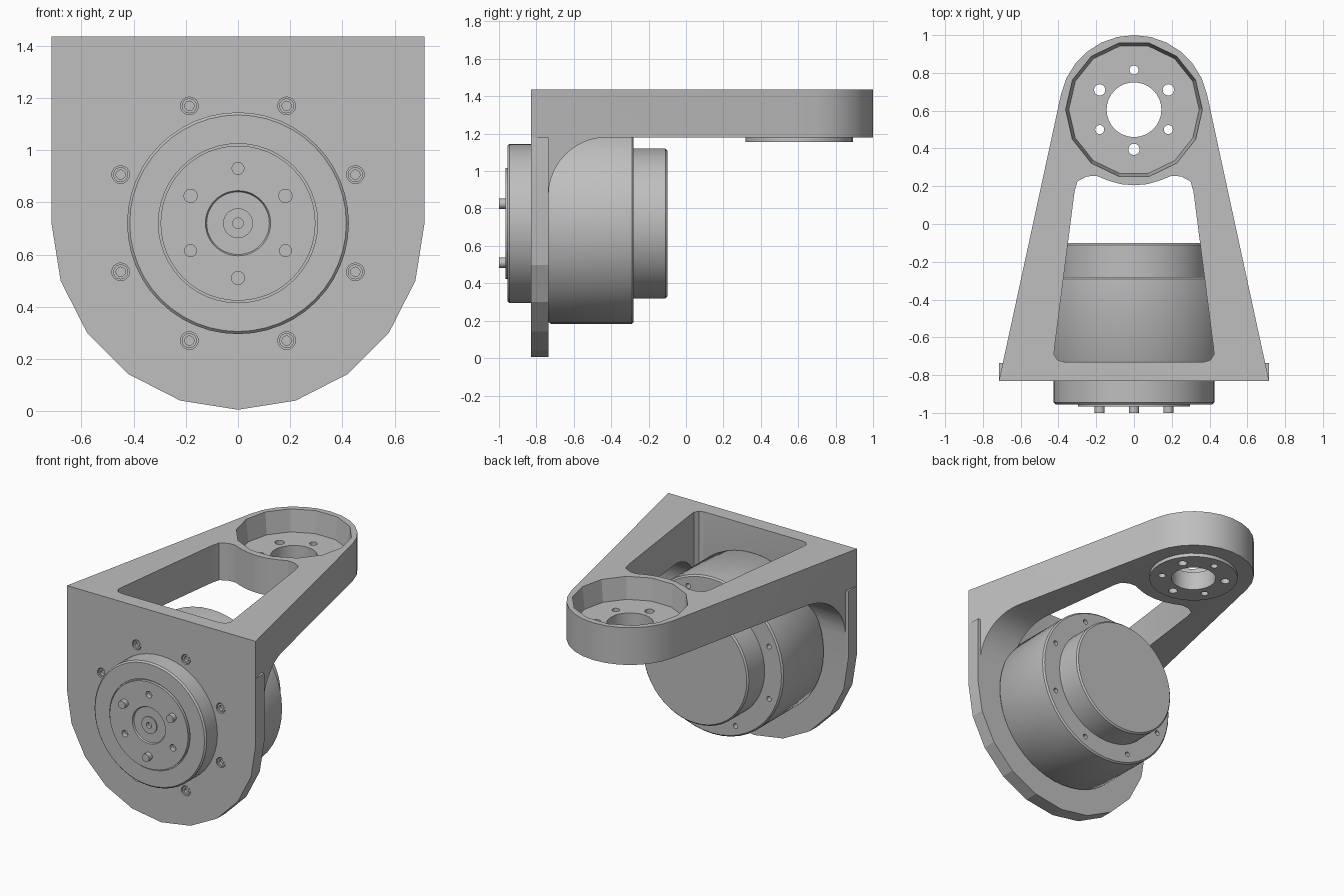
import bpy, bmesh, math
from math import sin, cos, radians, pi

cube = bpy.data.objects.get("Cube")
if cube:
    bpy.data.objects.remove(cube, do_unlink=True)

grey = bpy.data.materials.new("machined_grey")
grey.use_nodes = True
colour = (0.52, 0.52, 0.52, 1)
grey.diffuse_color = colour
grey.node_tree.nodes["Principled BSDF"].inputs["Base Color"].default_value = colour


def place(axis, u, v, h):
    return {"x": (h, u, v), "y": (u, h, v), "z": (u, v, h)}[axis]


def loft(name, axis, rings):
    """Join equal rings of (u, v, height) points and cap both ends."""
    bm = bmesh.new()
    loops = [[bm.verts.new(place(axis, *p)) for p in ring] for ring in rings]
    n = len(loops[0])
    for a, b in zip(loops, loops[1:]):
        for i in range(n):
            j = (i + 1) % n
            bm.faces.new((a[i], a[j], b[j], b[i]))
    bm.faces.new(loops[0])
    bm.faces.new(loops[-1])
    bmesh.ops.recalc_face_normals(bm, faces=bm.faces)
    mesh = bpy.data.meshes.new(name)
    bm.to_mesh(mesh)
    bm.free()
    mesh.materials.append(grey)
    ob = bpy.data.objects.new(name, mesh)
    bpy.context.collection.objects.link(ob)
    return ob


def prism(name, axis, outline, low, high):
    return loft(name, axis, [[(u, v, h) for u, v in outline] for h in (low, high)])


def arc(centre, r, start, end, steps):
    angles = [radians(start + (end - start) * i / steps) for i in range(steps + 1)]
    return [(centre[0] + r * cos(a), centre[1] + r * sin(a)) for a in angles]


def lathe(name, axis, centre, profile, sides=48):
    return loft(name, axis, [[(u, v, h) for u, v in arc(centre, r, 0, 360, sides)[:-1]]
                             for r, h in profile])


def rod(name, axis, centre, r, low, high, sides=20):
    return lathe(name, axis, centre, [(r, low), (r, high)], sides)


def combine(ob, operation, *others):
    """Apply booleans and remove the helper solids."""
    for other in others:
        mod = ob.modifiers.new("combine", "BOOLEAN")
        mod.operation = operation
        mod.solver = "EXACT"
        mod.object = other
        bpy.context.view_layer.update()
        graph = bpy.context.evaluated_depsgraph_get()
        mesh = bpy.data.meshes.new_from_object(ob.evaluated_get(graph))
        ob.modifiers.clear()
        ob.data = mesh
        bpy.data.objects.remove(other, do_unlink=True)


def mirrored(points):
    return points + [(-x, y) for x, y in reversed(points) if x > 0]


MOTOR = (0, 0.72)
CUP = (0, 0.605)
screw_spots = arc(MOTOR, 0.487, 22.5, 337.5, 7)

# Bracket: filleted angle profile trimmed to the tapered plan
side = [(-0.83, 0.87)] + arc((-0.425, 0.87), 0.31, 180, 90, 10) + [
    (1.1, 1.18), (1.1, 1.435), (-0.83, 1.435)]
bracket = prism("bracket", "x", side, -0.9, 0.9)
plan = [(-0.73, -0.9), (0.73, -0.9)] + arc(CUP, 0.395, 12.4, 167.6, 12)
combine(bracket, "INTERSECT", prism("plan", "z", plan, 0.5, 1.7))

# Mounting plate with rounded foot, and the boss under the cup
foot = [(0.715, 1.18)] + arc(MOTOR, 0.715, 0, -180, 10) + [(-0.715, 1.18)]
combine(bracket, "UNION",
        prism("plate", "y", foot, -0.83, -0.735),
        rod("boss", "z", CUP, 0.288, 1.155, 1.25, 32))

# Window, cup recess and bores
window = mirrored([(0, 0.205), (0.07, 0.211), (0.14, 0.231), (0.2, 0.255),
                   (0.25, 0.252), (0.3, 0.225), (0.315, 0.17), (0.42, -0.65),
                   (0.424, -0.69), (0.405, -0.72), (0.37, -0.73)])
combine(bracket, "DIFFERENCE",
        prism("window", "z", window, 0.8, 1.6),
        lathe("recess", "z", CUP, [(0.345, 1.285), (0.362, 1.435), (0.362, 1.6)], 14),
        rod("centre_bore", "z", CUP, 0.145, 1.0, 1.4, 32))
for i, spot in enumerate(arc(CUP, 0.21, 30, 330, 5)):
    r = 0.024 if i % 2 else 0.03
    if i >= 3:
        r = 0.054 - r
        r = 0.03 if i == 4 else 0.024
    combine(bracket, "DIFFERENCE", rod("bore", "z", spot, r, 1.0, 1.4, 16))
for spot in screw_spots:
    combine(bracket, "DIFFERENCE", rod("bore", "y", spot, 0.034, -0.9, -0.79, 16))

# Screws sunk in the plate
for i, spot in enumerate(screw_spots):
    lathe(f"plate_screw_{i + 1}", "y", spot,
          [(0.029, -0.78), (0.029, -0.825), (0.018, -0.825), (0.018, -0.805)], 12)

# Motor body with screw holes in its rear shoulder
body = lathe("motor_body", "y", MOTOR, [
    (0.527, -0.737), (0.537, -0.722), (0.537, -0.29), (0.527, -0.28)])
for spot in arc(MOTOR, 0.468, 22.5, 337.5, 7):
    combine(body, "DIFFERENCE", rod("bore", "y", spot, 0.017, -0.32, -0.2, 12))
lathe("motor_rear_cap", "y", MOTOR, [
    (0.4, -0.3), (0.4, -0.11), (0.39, -0.1)])

# Output flange with grooved disc and stepped hub
flange = lathe("output_flange", "y", MOTOR, [
    (0.425, -0.8), (0.425, -0.945), (0.415, -0.955), (0.305, -0.955),
    (0.305, -0.945), (0.297, -0.945), (0.297, -0.965), (0.125, -0.965),
    (0.12, -0.955), (0.057, -0.955), (0.057, -0.963), (0.02, -0.963),
    (0.02, -0.94)])
for i, spot in enumerate(arc(MOTOR, 0.21, 30, 330, 5)):
    if i % 2:
        combine(flange, "DIFFERENCE", rod("bore", "y", spot, 0.023, -1.1, -0.93, 16))
    else:
        rod(f"drive_pin_{i // 2 + 1}", "y", spot, 0.027, -0.95, -1.0, 20)

# Smooth the turned surfaces, keep plate facets crisp
for ob in bpy.context.collection.objects:
    if ob.type != "MESH" or grey.name not in ob.data.materials:
        continue
    bpy.ops.object.select_all(action="DESELECT")
    ob.select_set(True)
    bpy.context.view_layer.objects.active = ob
    limit = 16 if ob == bracket else 35
    bpy.ops.object.shade_smooth_by_angle(angle=radians(limit))
